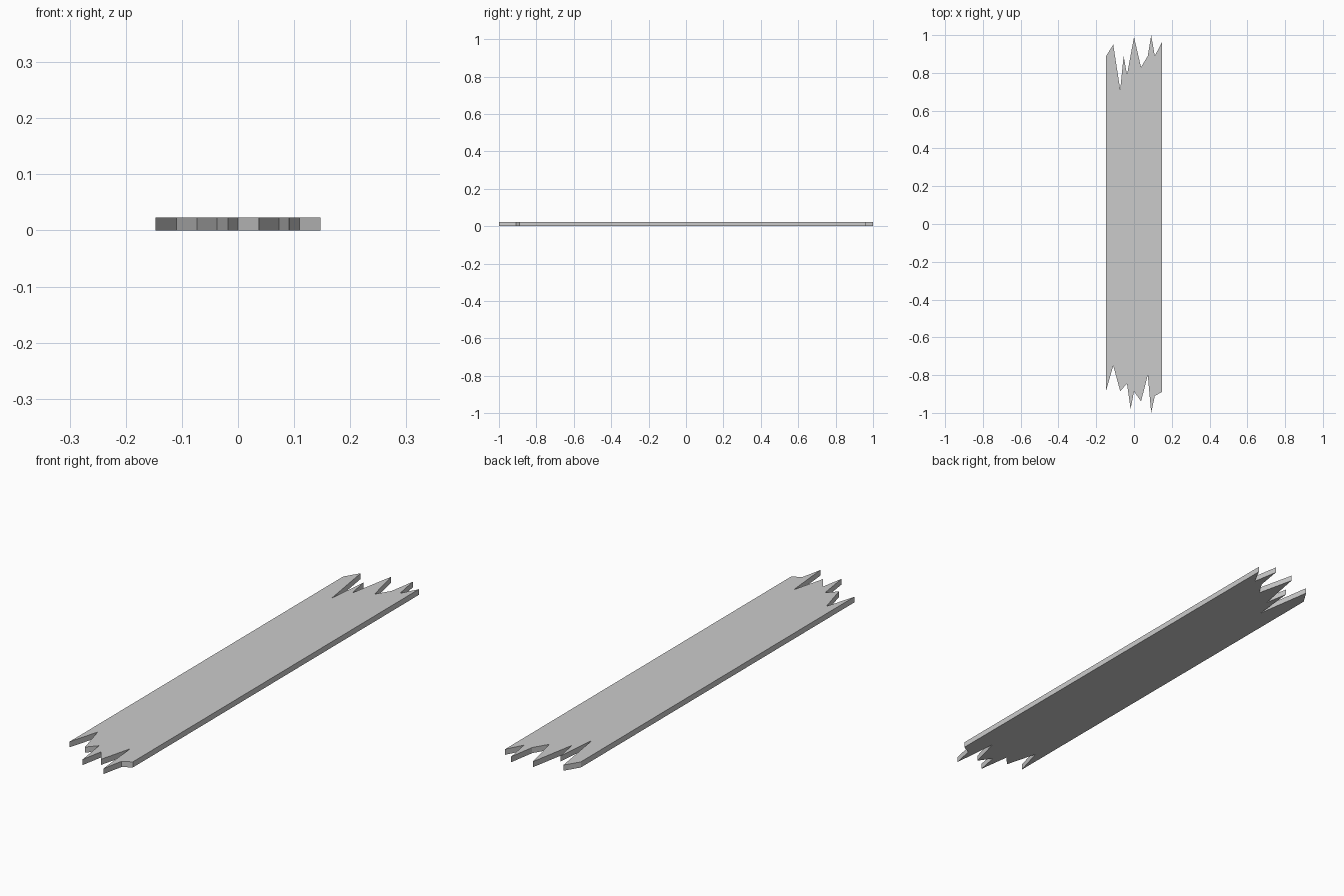
import bpy, bmesh

if "Cube" in bpy.data.objects:
    bpy.data.objects.remove(bpy.data.objects["Cube"])

THICKNESS = 0.023

# Splintered outlines of the two broken ends, left to right
back_end = [(-0.147, 0.89), (-0.11, 0.95), (-0.073, 0.71), (-0.055, 0.89),
            (-0.037, 0.79), (0, 0.99), (0.037, 0.83), (0.073, 0.89),
            (0.091, 1.0), (0.11, 0.89), (0.147, 0.96)]
front_end = [(-0.147, -0.88), (-0.11, -0.75), (-0.073, -0.885), (-0.037, -0.845),
             (-0.018, -0.98), (0, -0.885), (0.037, -0.94), (0.073, -0.80),
             (0.091, -1.0), (0.11, -0.91), (0.147, -0.89)]

# Broken plank: outline face extruded to the board thickness
bm = bmesh.new()
outline = front_end + back_end[::-1]
face = bm.faces.new([bm.verts.new((x, y, 0)) for x, y in outline])
result = bmesh.ops.extrude_face_region(bm, geom=[face], use_keep_orig=True)
top = [v for v in result["geom"] if isinstance(v, bmesh.types.BMVert)]
bmesh.ops.translate(bm, vec=(0, 0, THICKNESS), verts=top)
bmesh.ops.recalc_face_normals(bm, faces=bm.faces)
bmesh.ops.triangulate(bm, faces=[f for f in bm.faces if len(f.verts) > 4])

mesh = bpy.data.meshes.new("broken_plank")
bm.to_mesh(mesh)
bm.free()
plank = bpy.data.objects.new("broken_plank", mesh)
bpy.context.collection.objects.link(plank)
